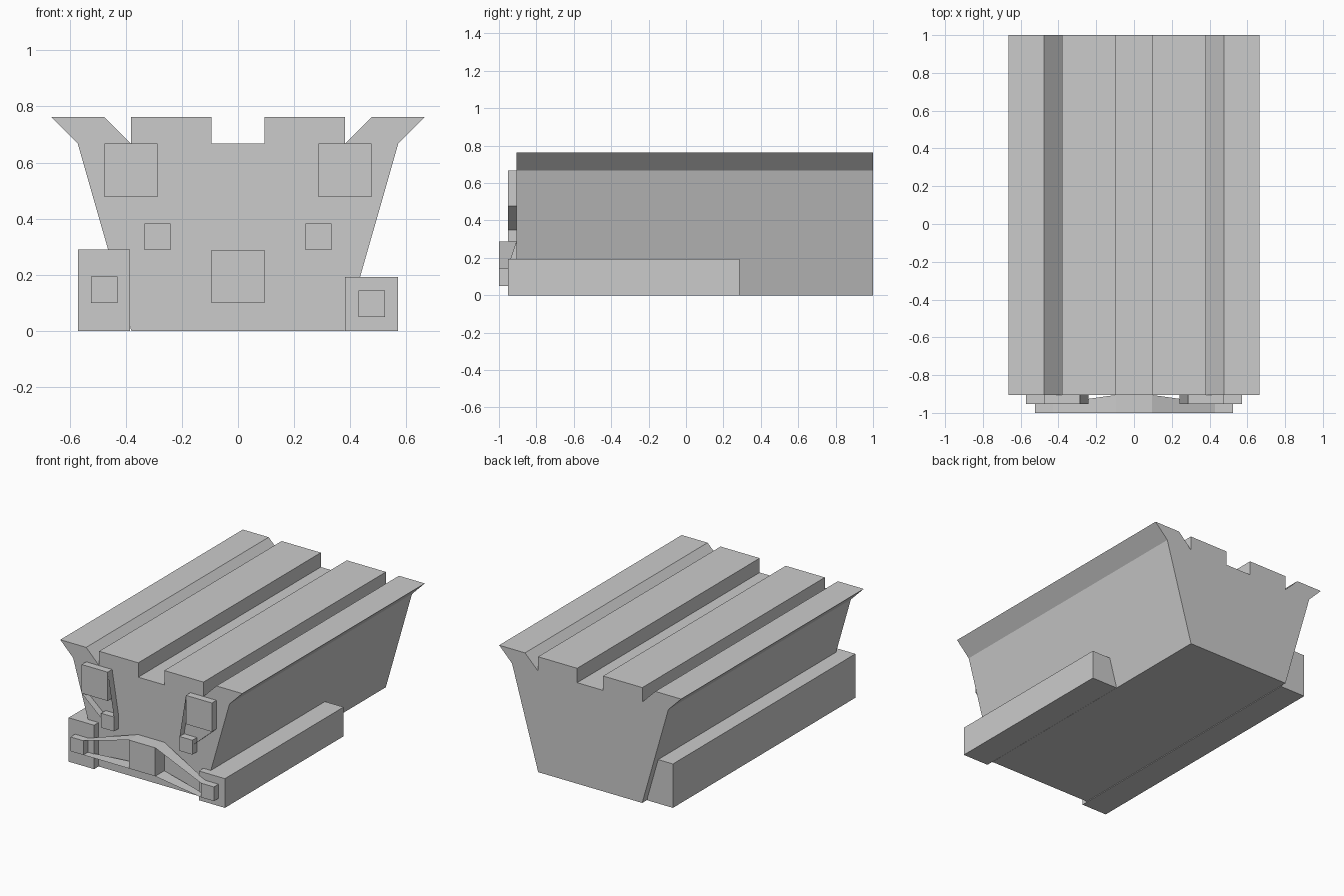
import bpy, bmesh

if "Cube" in bpy.data.objects:
    bpy.data.objects.remove(bpy.data.objects["Cube"])


def make(name, verts, faces, recalc=True):
    mesh = bpy.data.meshes.new(name)
    mesh.from_pydata(verts, [], faces)
    if recalc:
        bm = bmesh.new()
        bm.from_mesh(mesh)
        bmesh.ops.recalc_face_normals(bm, faces=bm.faces)
        bm.to_mesh(mesh)
        bm.free()
    obj = bpy.data.objects.new(name, mesh)
    bpy.context.collection.objects.link(obj)
    return obj


def extrude_y(name, profile, y0, y1):
    n = len(profile)
    verts = [(x, y, z) for y in (y0, y1) for x, z in profile]
    faces = [tuple(range(n)), tuple(range(2 * n - 1, n - 1, -1))]
    faces += [(i, (i + 1) % n, (i + 1) % n + n, i + n) for i in range(n)]
    return make(name, verts, faces)


def box(name, x0, x1, y0, y1, z0, z1):
    return extrude_y(name, [(x0, z0), (x1, z0), (x1, z1), (x0, z1)], y0, y1)


def ribbon(name, a, b, front, back_a, back_b):
    # thin strip between two (x, z) points, running in y from front to back
    verts = [(a[0], front, a[1]), (b[0], front, b[1]),
             (b[0], back_b, b[1]), (a[0], back_a, a[1])]
    return make(name, verts, [(0, 1, 2, 3)], recalc=False)


# Main hull: flared profile with grooves along the top
half = [(0.38, 0), (0.571, 0.667), (0.665, 0.762), (0.476, 0.762),
        (0.381, 0.667), (0.381, 0.762), (0.095, 0.762), (0.095, 0.667)]
profile = half + [(-x, z) for x, z in reversed(half)]
extrude_y("hull", profile, -0.905, 1.0)

# Side pontoons: long tall left one, short low right one
box("left_pontoon", -0.571, -0.385, -0.952, 0.952, 0, 0.29)
box("right_pontoon", 0.381, 0.571, -0.952, 0.286, 0, 0.193)

# Upper front blocks, joined to small lower blocks by thin strips
for side, s in (("left", -1), ("right", 1)):
    xs = sorted((s * 0.286, s * 0.476))
    box(side + "_upper_block", xs[0], xs[1], -0.952, -0.905, 0.477, 0.667)
    xs = sorted((s * 0.24, s * 0.333))
    box(side + "_small_block", xs[0], xs[1], -0.952, -0.905, 0.288, 0.383)
    ribbon(side + "_inner_strip", (s * 0.286, 0.667), (s * 0.24, 0.383),
           -0.952, -0.905, -0.905)
    ribbon(side + "_outer_strip", (s * 0.476, 0.477), (s * 0.333, 0.35),
           -0.952, -0.905, -0.905)

# Front bumper: centre block and end blocks linked by thin strips
box("bumper_centre", -0.095, 0.095, -1.0, -0.905, 0.1, 0.288)
for side, s, z0 in (("left", -1, 0.1), ("right", 1, 0.05)):
    xs = sorted((s * 0.43, s * 0.524))
    box(side + "_bumper_end", xs[0], xs[1], -1.0, -0.952, z0, z0 + 0.094)
    for level, z_end, z_mid in (("top", z0 + 0.094, 0.288), ("bottom", z0, 0.1)):
        ribbon(side + "_bumper_" + level + "_strip", (s * 0.43, z_end),
               (s * 0.095, z_mid), -1.0, -0.952, -0.905)
